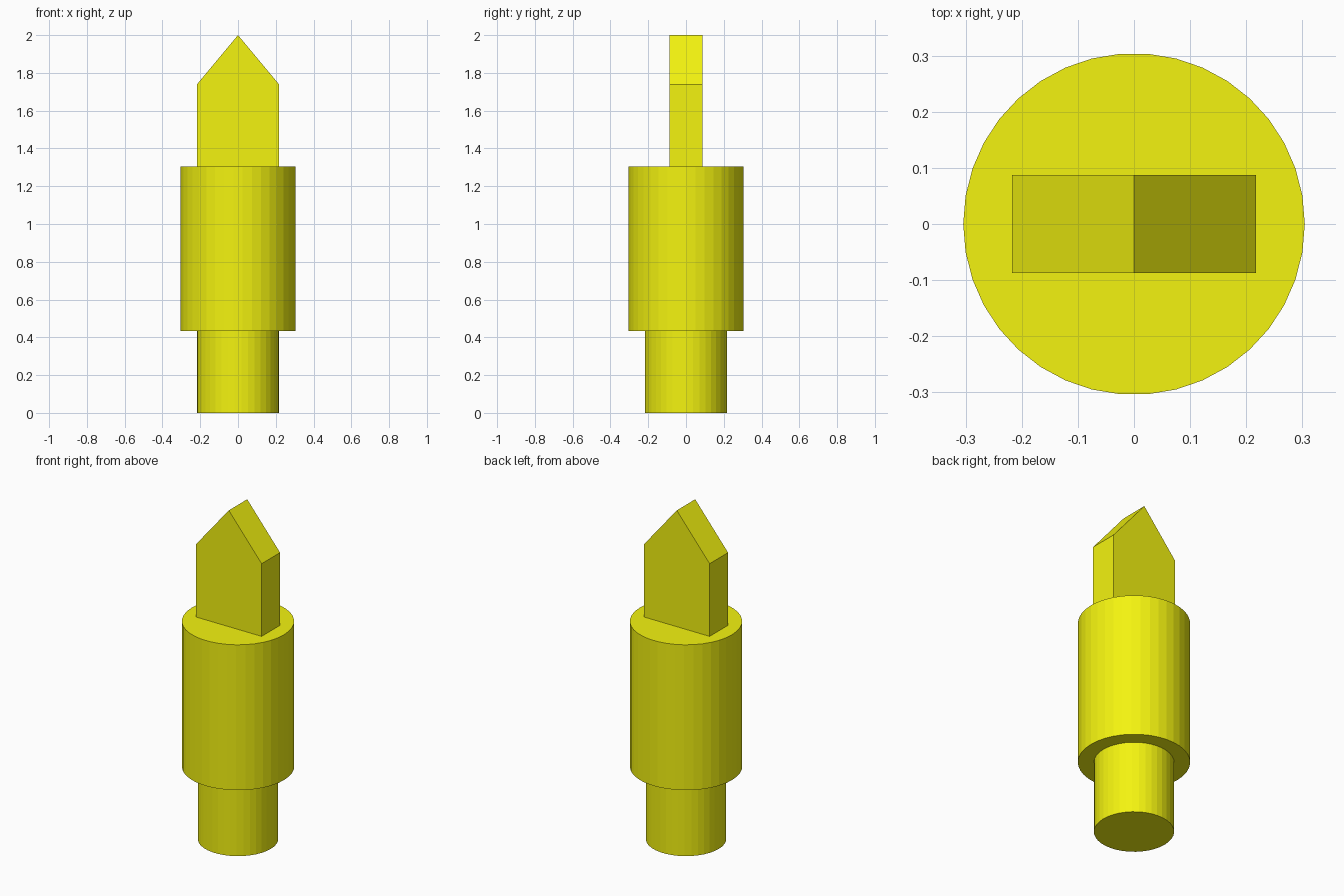
import bpy
import bmesh

if "Cube" in bpy.data.objects:
    bpy.data.objects.remove(bpy.data.objects["Cube"])

U = 1 / 23  # design unit: the whole part is 46 units tall
SIDES = 38

yellow = bpy.data.materials.new("yellow")
yellow.diffuse_color = (0.9, 0.9, 0.005, 1)
yellow.use_nodes = True
yellow.node_tree.nodes["Principled BSDF"].inputs["Base Color"].default_value = yellow.diffuse_color


def cylinder(name, radius, z0, z1):
    bpy.ops.mesh.primitive_cylinder_add(
        vertices=SIDES, radius=radius, depth=z1 - z0,
        location=(0, 0, (z0 + z1) / 2))
    obj = bpy.context.object
    # put a corner on the x axis, flats on the y axis
    obj.rotation_euler.z = 3.14159265 / 2
    obj.name = name
    obj.data.materials.append(yellow)
    return obj


def extruded_profile(name, points, thickness):
    bm = bmesh.new()
    face = bm.faces.new([bm.verts.new((x, -thickness / 2, z)) for x, z in points])
    new = bmesh.ops.extrude_face_region(bm, geom=[face])["geom"]
    verts = [g for g in new if isinstance(g, bmesh.types.BMVert)]
    bmesh.ops.translate(bm, vec=(0, thickness, 0), verts=verts)
    bmesh.ops.recalc_face_normals(bm, faces=bm.faces)
    mesh = bpy.data.meshes.new(name)
    bm.to_mesh(mesh)
    bm.free()
    obj = bpy.data.objects.new(name, mesh)
    bpy.context.collection.objects.link(obj)
    mesh.materials.append(yellow)
    return obj


# Narrow lower shaft and wide body
cylinder("lower_shaft", 5 * U, 0, 10 * U)
cylinder("body", 7 * U, 10 * U, 30 * U)

# Flat pointed blade standing on the body
w = 5 * U
extruded_profile("pointed_blade", [
    (-w, 30 * U), (w, 30 * U), (w, 40 * U), (0, 46 * U), (-w, 40 * U)], 4 * U)
